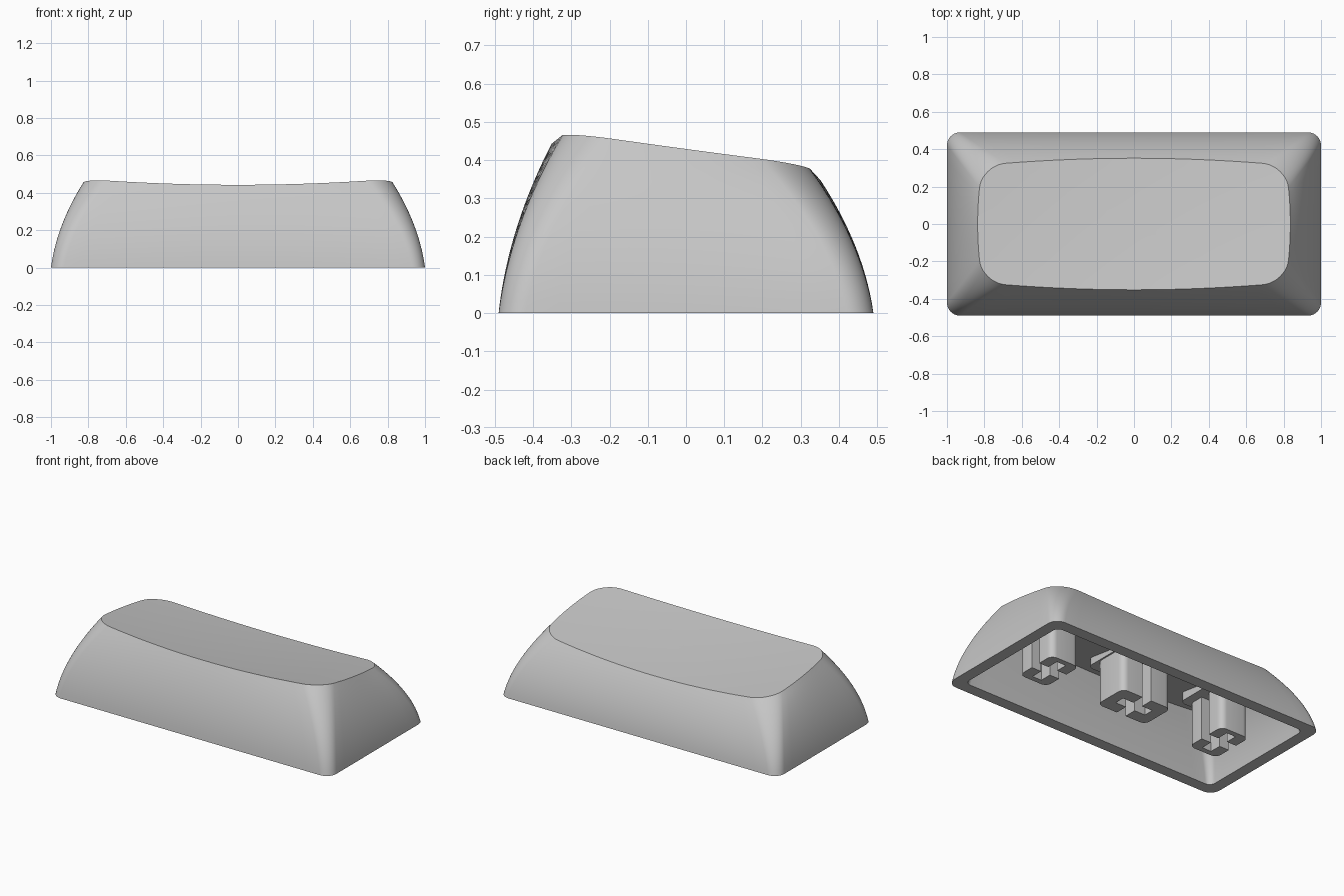
import bpy, bmesh, math

if "Cube" in bpy.data.objects:
    bpy.data.objects.remove(bpy.data.objects["Cube"], do_unlink=True)

grey = bpy.data.materials.new("light grey plastic")
grey.use_nodes = True
COLOUR = (0.57, 0.57, 0.57, 1)
grey.diffuse_color = COLOUR
grey.node_tree.nodes["Principled BSDF"].inputs["Base Color"].default_value = COLOUR

THICKNESS = 0.085
PAD_BOTTOM = 0.28
SLOT = 0.033


def finish(bm, name):
    bmesh.ops.recalc_face_normals(bm, faces=bm.faces)
    mesh = bpy.data.meshes.new(name)
    bm.to_mesh(mesh)
    bm.free()
    mesh.materials.append(grey)
    obj = bpy.data.objects.new(name, mesh)
    bpy.context.collection.objects.link(obj)
    bpy.ops.object.select_all(action='DESELECT')
    obj.select_set(True)
    bpy.context.view_layer.objects.active = obj
    bpy.ops.object.shade_smooth_by_angle(angle=math.radians(28))


# Dished, sloping top surface
def top_z(x, y):
    return 0.39 - 0.135 * y + 0.04 * y * y + 0.056 * x * x


# Underside of the top, parallel to it
def ceiling_z(x, y):
    return top_z(x, y) - THICKNESS


# Rounded rectangle with evenly split corners and straight edges
def rounded_rect(half_x, half_y, r):
    points = []
    for c in range(4):
        def arc(corner, angle):
            x = (half_x - r) * (1 if corner in (0, 3) else -1)
            y = (half_y - r) * (1 if corner in (0, 1) else -1)
            return x + r * math.cos(angle), y + r * math.sin(angle)
        points += [arc(c, (c + k / 10) * math.pi / 2) for k in range(11)]
        end = (c + 1) * math.pi / 2
        a, b = arc(c, end), arc((c + 1) % 4, end)
        split = 20 if c % 2 == 0 else 10
        for k in range(1, split):
            f = k / split
            points.append((a[0] + (b[0] - a[0]) * f, a[1] + (b[1] - a[1]) * f))
    return points


# Outline of the top: a rounded rectangle whose sides bow outwards
def bowed_outline(half_x, half_y, r):
    return [(x * (1 + 0.032 * (1 - (y / half_y) ** 2)),
             y * (1 + 0.12 * (1 - (x / half_x) ** 2)))
            for x, y in rounded_rect(half_x, half_y, r)]


# Wall rings up to a surface, leaning in faster near the top
def wall_rings(bottom, top, surface, steps):
    rings = []
    for k in range(steps + 1):
        t = k / steps
        f = 0.35 * t + 0.65 * t * t
        rings.append([(a[0] + (b[0] - a[0]) * f, a[1] + (b[1] - a[1]) * f, surface(*b) * t)
                      for a, b in zip(bottom, top)])
    return rings


# Rings that shrink towards the middle of a surface
def cap_rings(outline, surface):
    return [[(x * f, y * f, surface(x * f, y * f)) for x, y in outline]
            for f in (0.9, 0.8, 0.7, 0.6, 0.5, 0.4, 0.3, 0.2, 0.1)]


def bridge(bm, lower, upper):
    n = len(lower)
    for i in range(n):
        j = (i + 1) % n
        bm.faces.new((lower[i], lower[j], upper[j], upper[i]))


def close_fan(bm, ring, z):
    centre = bm.verts.new((0, 0, z))
    for i in range(len(ring)):
        bm.faces.new((ring[i], ring[(i + 1) % len(ring)], centre))


# Hollow cap shell: ceiling, inner wall, rim, outer wall, dished top
inner_bottom = rounded_rect(0.925, 0.415, 0.04)
inner_top = rounded_rect(0.805, 0.318, 0.09)
outer_bottom = rounded_rect(1.0, 0.49, 0.07)
outer_top = bowed_outline(0.81, 0.314, 0.12)
inside = wall_rings(inner_bottom, inner_top, ceiling_z, 8) + cap_rings(inner_top, ceiling_z)
outside = wall_rings(outer_bottom, outer_top, top_z, 14) + cap_rings(outer_top, top_z)

bm = bmesh.new()
verts = [[bm.verts.new(p) for p in ring] for ring in inside[::-1] + outside]
for lower, upper in zip(verts, verts[1:]):
    bridge(bm, lower, upper)
close_fan(bm, verts[0], ceiling_z(0, 0))
close_fan(bm, verts[-1], top_z(0, 0))
finish(bm, "key_cap_shell")


def rounded_corner(x, y, r, start):
    return [(x + r * math.cos(start + k * math.pi / 12),
             y + r * math.sin(start + k * math.pi / 12)) for k in range(7)]


# Straight prism whose upper end meets the ceiling
def prism(bm, outline, z0):
    low = [bm.verts.new((x, y, z0)) for x, y in outline]
    high = [bm.verts.new((x, y, max(z0, ceiling_z(x, y)) + 0.01)) for x, y in outline]
    bridge(bm, low, high)
    bm.faces.new(low)
    bm.faces.new(high)


# Stem: two notched halves that leave a cross-shaped slot
def stem(name, x, half_long, half_short, turned):
    bm = bmesh.new()
    r, arm = 0.04, 0.11
    for side in (1, -1):
        outline = rounded_corner(half_long - r, half_short - r, r, 0)
        outline += [(SLOT, half_short), (SLOT, SLOT), (arm, SLOT), (arm, -SLOT),
                    (SLOT, -SLOT), (SLOT, -half_short)]
        outline += rounded_corner(half_long - r, r - half_short, r, 1.5 * math.pi)
        outline = [(px * side, py * side) for px, py in outline]
        if turned:
            outline = [(-py, px) for px, py in outline]
        prism(bm, [(px + x, py) for px, py in outline], 0.002)
    finish(bm, name)


# Pad under the ceiling that carries a stem
def pad(name, x, half):
    bm = bmesh.new()
    prism(bm, [(px + x, py) for px, py in rounded_rect(half, half, 0.04)], PAD_BOTTOM)
    finish(bm, name)


stem("centre_stem", 0, 0.18, 0.115, False)
pad("centre_pad", 0, 0.19)
for label, sign in (("left", 1), ("right", -1)):
    stem(label + "_stabiliser_stem", sign * 0.64, 0.145, 0.102, True)
    pad(label + "_stabiliser_pad", sign * 0.64, 0.16)
